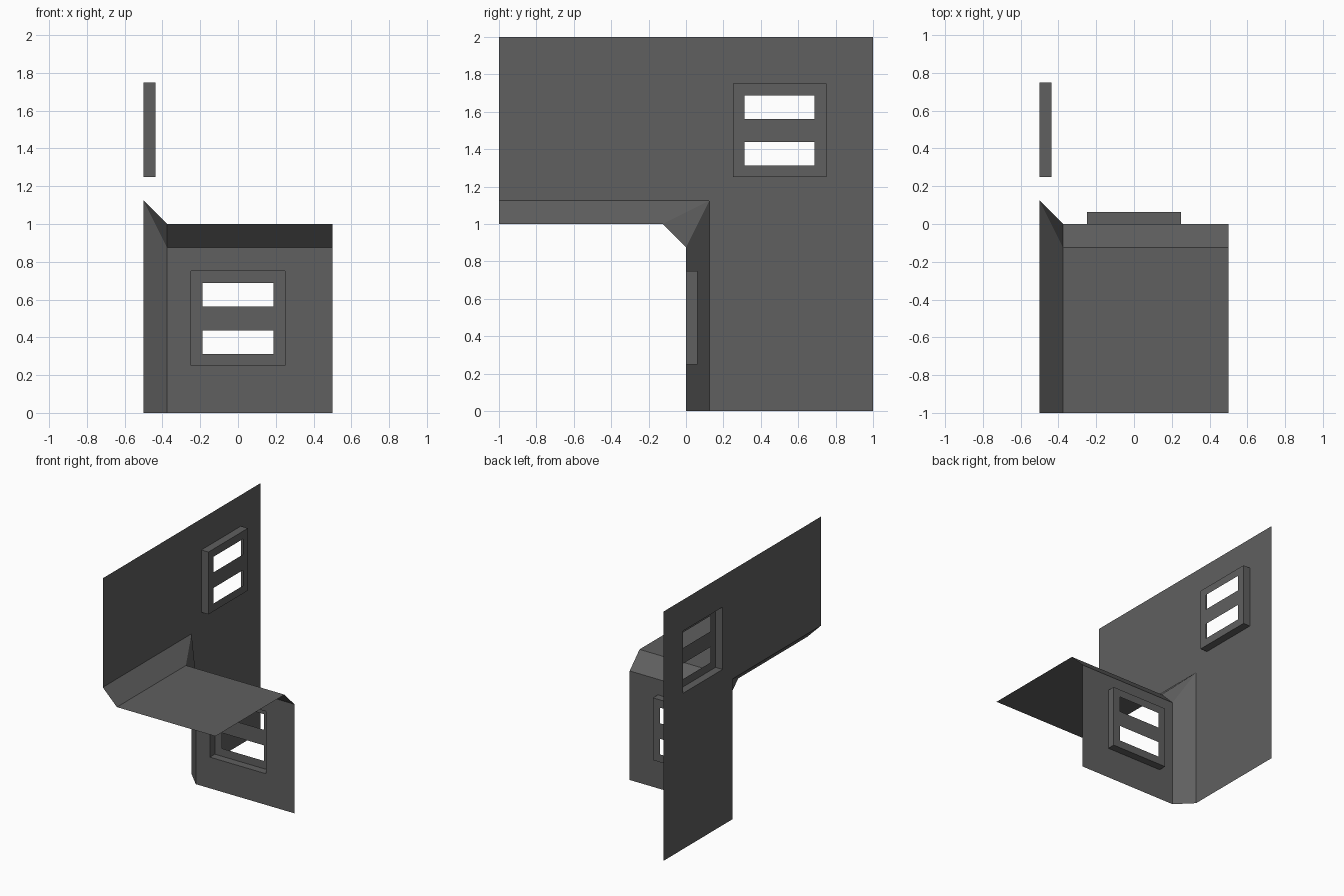
import bpy, bmesh
from mathutils import Vector

if "Cube" in bpy.data.objects:
    bpy.data.objects.remove(bpy.data.objects["Cube"])

grey = bpy.data.materials.new("dark grey")
grey.diffuse_color = (0.115, 0.115, 0.115, 1)
grey.use_nodes = True
grey.node_tree.nodes["Principled BSDF"].inputs["Base Color"].default_value = grey.diffuse_color

DEPTH = 0.0625   # window relief
HALF = 0.25      # half window size
BAR = 0.1875     # half size inside the frame border


def make_object(name, quads, outward=False):
    """Build a welded sheet from corner lists; outward turns faces to +x +y +z."""
    bm = bmesh.new()
    for corners in quads:
        face = bm.faces.new([bm.verts.new(c) for c in corners])
        face.normal_update()
        if outward and face.normal.dot(Vector((1, 1, 1))) < 0:
            face.normal_flip()
    bmesh.ops.remove_doubles(bm, verts=bm.verts, dist=1e-5)
    mesh = bpy.data.meshes.new(name)
    bm.to_mesh(mesh)
    bm.free()
    mesh.materials.append(grey)
    obj = bpy.data.objects.new(name, mesh)
    bpy.context.collection.objects.link(obj)


def cells(us, vs, place, d, skip):
    """Grid of quads in a wall's own plane, leaving out the skipped cells."""
    return [[place(us[i], vs[j], d), place(us[i + 1], vs[j], d),
             place(us[i + 1], vs[j + 1], d), place(us[i], vs[j + 1], d)]
            for i in range(len(us) - 1) for j in range(len(vs) - 1)
            if not skip(i, j)]


# Wall planes, measured from the centre of each window
def on_side(u, v, d):
    return (-0.5 + d, 0.5 + u, 1.5 + v)


def on_front(u, v, d):
    return (-u, d, 0.5 + v)


# L-shaped side wall and small front wall, each with a window hole
make_object("side_wall", cells(
    [-1.5, -0.375, -HALF, HALF, 0.5], [-1.5, -0.375, -HALF, HALF, 0.5], on_side, 0,
    lambda i, j: (i, j) in ((0, 0), (2, 2))))
make_object("front_wall", cells(
    [-0.5, -HALF, HALF, 0.375], [-0.5, -HALF, HALF, 0.375], on_front, 0,
    lambda i, j: (i, j) == (1, 1)))

# Recessed window frames with two open panes
for name, place in (("side_window", on_side), ("front_window", on_front)):
    quads = cells([-HALF, -BAR, BAR, HALF], [-HALF, -BAR, -0.0625, 0.0625, BAR, HALF],
                  place, DEPTH, lambda i, j: i == 1 and j in (1, 3))
    ring = [(-HALF, -HALF), (HALF, -HALF), (HALF, HALF), (-HALF, HALF)]
    for a, b in zip(ring, ring[1:] + ring[:1]):
        quads.append([place(*a, 0), place(*b, 0), place(*b, DEPTH), place(*a, DEPTH)])
    make_object(name, quads)

# Flat ledge
make_object("ledge", [[(-0.375, -1, 1), (0.5, -1, 1), (0.5, -0.125, 1), (-0.375, -0.125, 1)]], True)

# Sloped strips joining the walls and ledge, meeting in a corner triangle
corner, ledge_end, wall_top = (-0.5, 0.125, 1.125), (-0.375, -0.125, 1), (-0.375, 0, 0.875)
make_object("sloped_edges", [
    [(-0.5, -1, 1.125), (-0.375, -1, 1), ledge_end, corner],
    [(-0.5, 0.125, 0), (-0.375, 0, 0), wall_top, corner],
    [ledge_end, (0.5, -0.125, 1), (0.5, 0, 0.875), wall_top],
    [corner, ledge_end, wall_top]], True)
